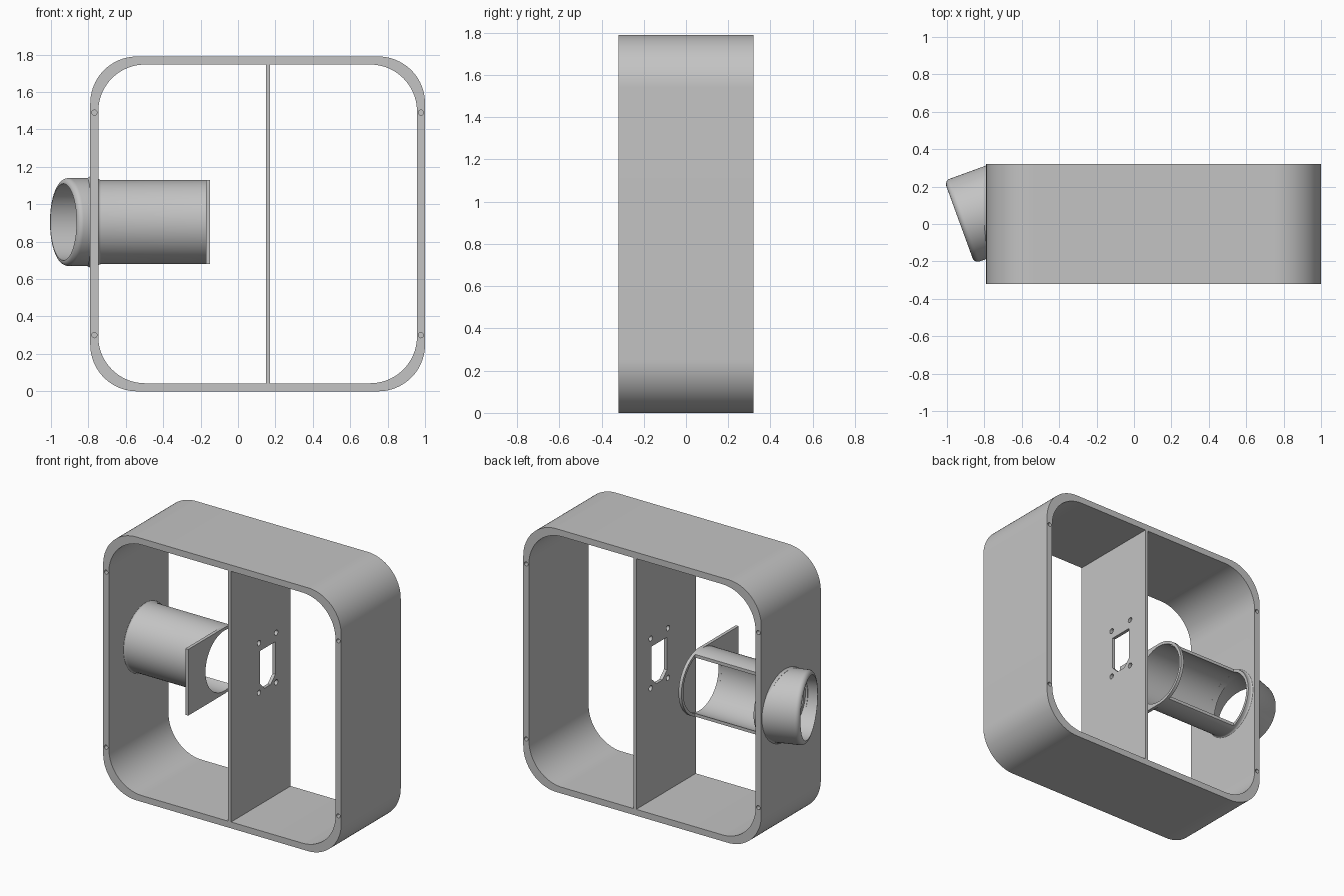
import bpy, bmesh, math
from mathutils import Vector, Matrix

if "Cube" in bpy.data.objects:
    bpy.data.objects.remove(bpy.data.objects["Cube"], do_unlink=True)

grey = bpy.data.materials.new("plain grey")
grey.use_nodes = True
colour = (0.55, 0.55, 0.55, 1)
grey.diffuse_color = colour
grey.node_tree.nodes["Principled BSDF"].inputs["Base Color"].default_value = colour

DEPTH = 0.32            # half depth of the housing
AX_Y, AX_Z = 0.07, 0.905  # port axis
BORE, TUBE, NECK = 0.205, 0.225, 0.235


def finish(name, bm):
    bmesh.ops.recalc_face_normals(bm, faces=bm.faces)
    mesh = bpy.data.meshes.new(name)
    bm.to_mesh(mesh)
    bm.free()
    ob = bpy.data.objects.new(name, mesh)
    bpy.context.collection.objects.link(ob)
    mesh.materials.append(grey)
    return ob


def prism(name, outline, axis, lo, hi):
    """Extrude a 2D outline: (x, z) pairs along y, or (y, z) pairs along x."""
    def place(p, d):
        return (d, p[0], p[1]) if axis == "x" else (p[0], d, p[1])
    bm = bmesh.new()
    ends = [[bm.verts.new(place(p, d)) for p in outline] for d in (lo, hi)]
    bm.faces.new(ends[0])
    bm.faces.new(ends[1])
    n = len(outline)
    for i in range(n):
        j = (i + 1) % n
        bm.faces.new((ends[0][i], ends[0][j], ends[1][j], ends[1][i]))
    return finish(name, bm)


def arc(cx, cy, r, a0, a1, n):
    steps = [math.radians(a0 + (a1 - a0) * i / n) for i in range(n + 1)]
    return [(cx + r * math.cos(a), cy + r * math.sin(a)) for a in steps]


def rounded_rect(x0, x1, z0, z1, r, n=20):
    return (arc(x1 - r, z1 - r, r, 0, 90, n) + arc(x0 + r, z1 - r, r, 90, 180, n)
            + arc(x0 + r, z0 + r, r, 180, 270, n) + arc(x1 - r, z0 + r, r, 270, 360, n))


def rectangle(a0, a1, b0, b1):
    return [(a0, b0), (a1, b0), (a1, b1), (a0, b1)]


def circle(a, b, r, n=64):
    return arc(a, b, r, 0, 360, n)[:-1]


def revolve(profile, n=72):
    """Spin a closed (x, radius) profile about the x axis."""
    bm = bmesh.new()
    rings = []
    for k in range(n):
        a = math.tau * k / n
        rings.append([bm.verts.new((x, r * math.cos(a), r * math.sin(a))) for x, r in profile])
    m = len(profile)
    for k in range(n):
        p, q = rings[k], rings[(k + 1) % n]
        for i in range(m):
            j = (i + 1) % m
            bm.faces.new((p[i], p[j], q[j], q[i]))
    return bm


def cut(ob, *cutters):
    for c in cutters:
        mod = ob.modifiers.new("cut", "BOOLEAN")
        mod.operation, mod.solver, mod.object = "DIFFERENCE", "EXACT", c
        bpy.context.view_layer.objects.active = ob
        bpy.ops.object.modifier_apply(modifier=mod.name)
        bpy.data.objects.remove(c, do_unlink=True)


# Housing: rounded shell, port opening and screw holes on both rims
housing = prism("housing", rounded_rect(-0.79, 1, 0, 1.79, 0.25), "y", -DEPTH, DEPTH)
cut(housing,
    prism("inside_cutter", rounded_rect(-0.747, 0.957, 0.043, 1.747, 0.25), "y", -0.5, 0.5),
    prism("port_cutter", circle(AX_Y, AX_Z, BORE), "x", -0.9, -0.6))
for x in (-0.768, 0.978):
    for z in (0.3, 1.49):
        for s in (-1, 1):
            lo, hi = sorted((s * 0.22, s * 0.4))
            cut(housing, prism("screw_cutter", circle(x, z, 0.014, 16), "y", lo, hi))

# Divider with a socket opening and four fixing holes
divider = prism("divider", rectangle(-DEPTH, DEPTH, 0.04, 1.75), "x", 0.15, 0.172)
c = 0.05
socket = [(-0.01, 1.087), (0.155, 1.087), (0.155, 0.815 + c),
          (0.155 - c, 0.815), (-0.01 + c, 0.815), (-0.01, 0.815 + c)]
cut(divider, prism("socket_cutter", socket, "x", 0, 0.3))
for y in (-0.02, 0.165):
    for z in (0.807, 1.145):
        cut(divider, prism("fixing_cutter", circle(y, z, 0.018, 20), "x", 0, 0.3))

# Mounting plate: square at the front, half round at the back
plate = prism("mounting_plate",
              [(-DEPTH, AX_Z + TUBE), (-DEPTH, AX_Z - TUBE)]
              + arc(AX_Y, AX_Z, TUBE, -90, 90, 36), "x", -0.172, -0.15)
cut(plate, prism("plate_cutter", circle(AX_Y, AX_Z, BORE), "x", -0.3, 0))

# Port tube with a flared root and a window at the back
root = [(-0.75 + 0.018 * (1 - math.cos(t)), TUBE + 0.018 * (1 - math.sin(t)))
        for t in (math.pi / 2 * i / 5 for i in range(6))]
bm = revolve([(-0.75, BORE)] + root + [(-0.17, TUBE), (-0.17, BORE)])
bm.transform(Matrix.Translation((0, AX_Y, AX_Z)))
tube = finish("port_tube", bm)
cut(tube, prism("window_cutter", rectangle(0.147, 0.5, 0.6, 1.2), "x", -0.715, -0.172))

# Tilted outer nozzle with a rounded lip, trimmed at the housing wall
lip = 0.03
length = 0.174
profile = ([(0.2, BORE), (0.2, NECK)]
           + [(-x, r) for x, r in arc(length - lip, NECK - lip, lip, 90, 0, 8)])
bm = revolve(profile)
bm.transform(Matrix.Translation((-0.77, AX_Y, AX_Z)) @ Matrix.Rotation(math.radians(20), 4, "Z"))
bmesh.ops.bisect_plane(bm, geom=bm.verts[:] + bm.edges[:] + bm.faces[:],
                       plane_co=Vector((-0.785, 0, 0)), plane_no=Vector((1, 0, 0)),
                       clear_outer=True)
nozzle = finish("nozzle", bm)

# Small fillet where the nozzle meets the wall
bm = revolve([(-0.789, 0.222), (-0.789, 0.247), (-0.794, 0.241), (-0.805, 0.236), (-0.805, 0.222)])
bm.transform(Matrix.Translation((0, AX_Y - 0.005, AX_Z)))
fillet = finish("nozzle_fillet", bm)

for ob in (housing, divider, plate, tube, nozzle, fillet):
    bpy.ops.object.select_all(action="DESELECT")
    ob.select_set(True)
    bpy.context.view_layer.objects.active = ob
    bpy.ops.object.shade_smooth_by_angle(angle=math.radians(30))
